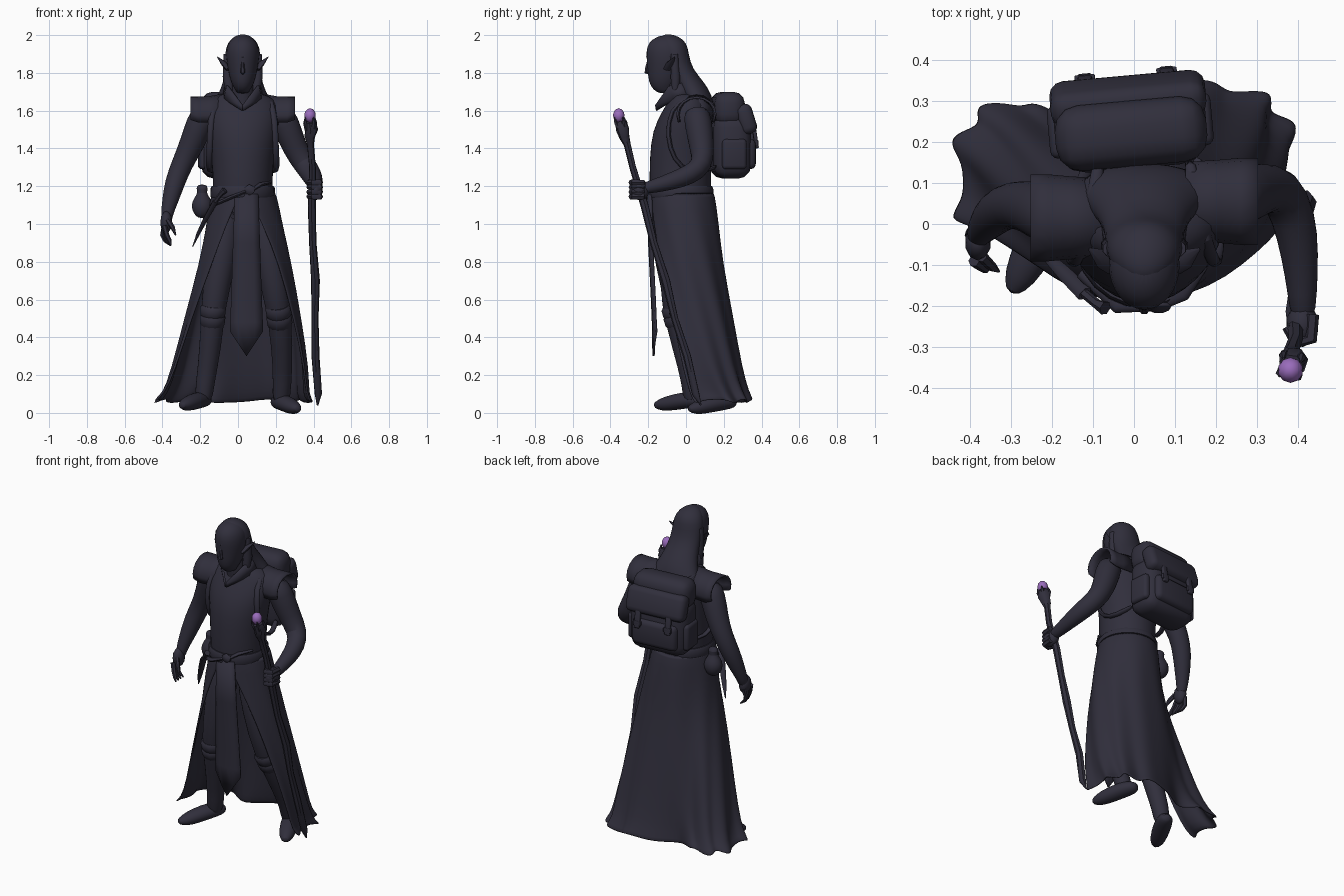
import bpy, bmesh, math
from mathutils import Vector, Matrix

if "Cube" in bpy.data.objects:
    bpy.data.objects.remove(bpy.data.objects["Cube"], do_unlink=True)


def material(name, color):
    mat = bpy.data.materials.new(name)
    mat.use_nodes = True
    mat.diffuse_color = color
    mat.node_tree.nodes["Principled BSDF"].inputs["Base Color"].default_value = color
    return mat


dark = material("dark slate", (.03, .028, .045, 1))
violet = material("violet crystal", (.32, .15, .5, 1))
MID = .025  # the body leans slightly to its left


def finish(name, bm, mat=dark, subdiv=0, thick=0, angle=50):
    bmesh.ops.recalc_face_normals(bm, faces=bm.faces)
    mesh = bpy.data.meshes.new(name)
    bm.to_mesh(mesh)
    bm.free()
    mesh.materials.append(mat)
    obj = bpy.data.objects.new(name, mesh)
    bpy.context.collection.objects.link(obj)
    bpy.ops.object.select_all(action='DESELECT')
    obj.select_set(True)
    bpy.context.view_layer.objects.active = obj
    bpy.ops.object.shade_smooth_by_angle(angle=math.radians(angle))
    if thick:
        solid = obj.modifiers.new("thickness", 'SOLIDIFY')
        solid.thickness, solid.offset = thick, 0
    if subdiv:
        obj.modifiers.new("smooth", 'SUBSURF').levels = subdiv
        obj.modifiers["smooth"].render_levels = subdiv
    return obj


def skin(name, rings, closed=True, **opts):
    """Bridge a list of point rings into one surface."""
    bm = bmesh.new()
    loops = [[bm.verts.new(p) for p in ring] for ring in rings]
    n = len(loops[0])
    for low, high in zip(loops, loops[1:]):
        for i in range(n if closed else n - 1):
            j = (i + 1) % n
            bm.faces.new((low[i], low[j], high[j], high[i]))
    if closed:
        bm.faces.new(loops[0])
        bm.faces.new(loops[-1])
    return finish(name, bm, **opts)


def loft(name, levels, sides=16, cx=MID, **opts):
    """Stack of level ellipses given as (z, centre y, half width, half depth)."""
    turn = [math.tau * i / sides for i in range(sides)]
    return skin(name, [[(cx + rx * math.sin(a), cy - ry * math.cos(a), z) for a in turn]
                       for z, cy, rx, ry in levels], **opts)


def tube(name, points, sides=10, flat=1, **opts):
    """Round limb through (x, y, z, radius) points."""
    pos = [Vector(p[:3]) for p in points]
    last = len(pos) - 1
    tangents = [(pos[min(i + 1, last)] - pos[max(i - 1, 0)]).normalized() for i in range(last + 1)]
    quat = tangents[0].to_track_quat('Z', 'Y')
    rings = []
    for i, p in enumerate(points):
        if i:
            quat = tangents[i - 1].rotation_difference(tangents[i]) @ quat
        rings.append([pos[i] + quat @ Vector((p[3] * math.cos(a), p[3] * flat * math.sin(a), 0))
                      for a in (math.tau * k / sides for k in range(sides))])
    return skin(name, rings, **opts)


def ball(name, loc, size, mat=dark, detail=2, **opts):
    bm = bmesh.new()
    bmesh.ops.create_icosphere(bm, subdivisions=detail, radius=1,
                               matrix=Matrix.Translation(loc) @ Matrix.Diagonal((*size, 1)))
    return finish(name, bm, mat, **opts)


def box(name, loc, size, bevel, tilt=0):
    """Rounded box on the slightly turned backpack."""
    bm = bmesh.new()
    bmesh.ops.create_cube(bm, size=1, matrix=Matrix.Diagonal((*size, 1)))
    bmesh.ops.bevel(bm, geom=bm.edges[:], offset=bevel, segments=3, profile=.5, affect='EDGES')
    bm.transform(Matrix.Translation((-.01, .25, 0)) @ Matrix.Rotation(.09, 4, 'Z')
                 @ Matrix.Translation(loc) @ Matrix.Rotation(tilt, 4, 'X'))
    return finish(name, bm)


# Head, face and long hair
loft("head", [(1.69, -.1, .03, .04), (1.71, -.125, .04, .05), (1.75, -.115, .065, .085),
              (1.82, -.105, .08, .1), (1.88, -.1, .09, .112), (1.94, -.1, .088, .112),
              (1.98, -.1, .062, .08), (2.0, -.1, .02, .03)], subdiv=1)
loft("neck", [(1.62, -.01, .08, .09), (1.7, -.04, .06, .07), (1.78, -.06, .055, .06)])
loft("hair", [(1.56, .1, .16, .05), (1.62, .08, .17, .07), (1.68, .055, .135, .085),
              (1.75, .015, .105, .085), (1.82, -.035, .096, .07), (1.9, -.06, .097, .075),
              (1.96, -.07, .084, .077), (1.995, -.09, .045, .05), (2.004, -.095, .01, .01)], subdiv=1)
tube("nose", [(MID, -.195, 1.88, .006), (MID, -.207, 1.83, .01), (MID, -.21, 1.805, .013),
              (MID, -.185, 1.795, .008)], sides=6)
tube("brow", [(MID + s * .06, -.165 - .035 * (1 - s * s), 1.885, .011 - .008 * abs(s))
              for s in (-1, -.5, 0, .5, 1)], sides=6)
for side, s in (("left", 1), ("right", -1)):
    tube(side + "_ear", [(MID + s * .075, -.1, 1.82, .025), (MID + s * .1, -.085, 1.85, .025),
                         (MID + s * .135, -.06, 1.885, .003)], sides=6, flat=.5)
    tube(side + "_hair_lock", [(MID + s * .082, -.06, 1.9, .02), (MID + s * .08, -.055, 1.78, .028),
                               (MID + s * .065, -.06, 1.66, .02)], sides=8)
    # Collar flap meeting in a V at the chest
    skin(side + "_collar", [[(MID + s * .105, .02, 1.66), (MID + s * .095, -.06, 1.66),
                             (MID, -.155, 1.6)],
                            [(MID + s * .09, .0, 1.75), (MID + s * .08, -.09, 1.73),
                             (MID + s * .004, -.16, 1.63)]], closed=False, thick=.012)

# Tunic body
loft("torso", [(1.08, -.03, .165, .165), (1.2, -.03, .158, .165), (1.35, -.03, .165, .165),
               (1.5, -.02, .19, .16), (1.6, .01, .2, .135), (1.66, .02, .18, .11),
               (1.7, 0, .09, .08)], sides=20, subdiv=1)

# Belt with sash ends and knot
loft("belt", [(1.14, -.03, .168, .172), (1.15, -.03, .172, .176), (1.19, -.03, .17, .174),
              (1.2, -.03, .164, .168)], sides=24)
ball("belt_knot", (.06, -.2, 1.18), (.035, .02, .03), detail=1)
tube("sash_up", [(.06, -.2, 1.17, .012), (.12, -.17, 1.21, .018), (.17, -.1, 1.22, .012)], flat=.6)
tube("sash_down", [(.06, -.2, 1.18, .012), (-.04, -.2, 1.14, .018), (-.13, -.12, 1.1, .014)], flat=.6)

# Long open skirt: sections run round the back, from one front edge to the other
skirt = []
for z, cx, rx, cy, ry, opening, power, ripple in (
        (1.17, .03, .165, -.02, .165, 176, 1, 0), (1.0, .035, .2, -.01, .18, 152, 1, .01),
        (.8, .04, .235, 0, .19, 134, .95, .015), (.5, .025, .3, .04, .205, 120, .85, .02),
        (.22, .01, .355, .08, .21, 112, .75, .03), (.1, -.015, .375, .11, .21, 108, .65, .04),
        (.06, -.025, .41, .13, .21, 106, .6, .045)):
    row = []
    for k in range(61):
        u = math.radians(opening) * (k / 30 - 1)
        wave = 1 + ripple * math.cos(k * math.pi / 4.3)
        x = cx + rx * wave * math.copysign(abs(math.sin(u)) ** power, u)
        y = cy + ry * wave * math.copysign(abs(math.cos(u)) ** power, math.cos(u))
        valley = 2 * ripple * math.exp(-((x + .14) / .1) ** 2)  # deep fold behind the right leg
        row.append((x, y - valley + x * ripple, z + ripple * .2 * math.sin(k * .6)))
    skirt.append(row)
skin("skirt", skirt, closed=False, thick=.012, subdiv=1)

# Hanging front panel with a pointed end
skin("front_panel", [[(.045 + t * w, y + .015 * t * t, z + drop * abs(t)) for t in (-1, -.5, 0, .5, 1)]
                     for w, y, z, drop in ((.06, -.2, 1.16, 0), (.07, -.195, .9, 0),
                                           (.08, -.18, .6, 0), (.085, -.175, .48, 0),
                                           (.085, -.172, .3, .13))], closed=False, thick=.012)

# Legs, boots and feet
legs = {"right": [(-.05, -.04, 1.1, .1), (-.09, -.06, .8, .085), (-.13, -.07, .58, .067),
                  (-.145, -.015, .35, .06), (-.175, .03, .15, .05), (-.185, .03, .05, .05)],
        "left": [(.11, -.04, 1.1, .1), (.17, -.05, .8, .085), (.21, -.04, .58, .067),
                 (.235, .07, .35, .06), (.235, .17, .15, .05), (.225, .19, .04, .05)]}
feet = {"right": [(-.165, .09, .06), (-.3, -.17, .04)], "left": [(.2, .255, .05), (.32, .01, .02)]}
for side, path in legs.items():
    tube(side + "_leg", path, sides=12, subdiv=1)
    knee, shin = Vector(path[2]), Vector(path[3])
    for k, part in ((.05, "knee_band"), (.25, "boot_cuff")):
        tube(side + "_" + part, [knee.lerp(shin, k + d)[:3] + (r,) for d, r in
                                 ((0, .058), (.06, .07), (.2, .068), (.28, .058))], sides=12)
    heel, toe = (Vector(p) for p in feet[side])
    tube(side + "_foot", [(*(heel.lerp(toe, t) + Vector((0, 0, lift))), r) for t, r, lift in
                          ((-.04, .02, 0), (.05, .045, .01), (.3, .054, .015), (.6, .052, .008),
                           (.85, .042, 0), (1, .015, 0))], sides=12, flat=.85, subdiv=1)

# Arms with flared sleeve caps
tube("right_arm", [(-.16, .01, 1.61, .07), (-.2, .02, 1.54, .078), (-.245, .04, 1.42, .068),
                   (-.295, .05, 1.32, .058), (-.335, .03, 1.22, .056), (-.36, .0, 1.12, .044),
                   (-.375, -.02, 1.06, .034), (-.38, -.035, 1.0, .028)], sides=12, subdiv=1)
tube("left_arm", [(.21, .05, 1.61, .07), (.25, .065, 1.54, .078), (.3, .085, 1.4, .068),
                  (.355, .09, 1.31, .06), (.39, .02, 1.26, .057), (.405, -.08, 1.225, .047),
                  (.41, -.17, 1.2, .037), (.412, -.24, 1.185, .03)], sides=12, subdiv=1)
for side, s, y in (("left", 1, .055), ("right", -1, .015)):
    skin(side + "_sleeve_cap", [[(MID + s * x, y + depth * math.sin(a), z + rise * math.cos(a))
                                 for a in (math.pi * t / 8 for t in range(-5, 6))]
                                for x, z, depth, rise in ((.1, 1.585, .09, .1), (.18, 1.575, .095, .095),
                                                          (.235, 1.575, .1, .095), (.277, 1.585, .1, .085))],
         closed=False, thick=.012)

# Open right hand
ball("right_palm", (-.38, -.045, 1.01), (.032, .044, .06))
for i in range(4):
    y = -.015 - i * .025
    tube("right_finger", [(-.39, y, .99, .014), (-.4 + i * .008, y - .01, .94, .013),
                          (-.385 + i * .008, y - .02, .91, .011), (-.355, y - .02, .885, .004)], sides=6)
tube("right_thumb", [(-.37, -.08, 1.02, .014), (-.345, -.105, .98, .012), (-.33, -.115, .94, .004)], sides=6)

# Left fist gripping the staff
ball("left_palm", (.41, -.245, 1.18), (.04, .055, .055))
for i in range(4):
    z = 1.22 - i * .025
    tube("left_finger", [(.435, -.22, z, .016), (.43, -.28, z, .017), (.395, -.29, z, .016),
                         (.372, -.25, z, .012)], sides=6)


# Crooked staff with a clawed crystal on top
def on_staff(z):
    return Vector((.422 - .026 * z, .085 - .28 * z, z))


knots = [(.04, .004), (.1, .02), (.3, .022), (.5, .019), (.7, .024), (.9, .02),
         (1.1, .022), (1.3, .018), (1.42, .019), (1.46, .028), (1.5, .036), (1.54, .03)]
tube("staff", [(*(on_staff(z) + Vector((.006 * math.sin(i * 2), .005 * math.cos(i * 3), 0))), r)
               for i, (z, r) in enumerate(knots)], sides=7)
for i in range(4):
    out = Vector((math.cos(i * 1.57 + .6), math.sin(i * 1.57 + .6), 0))
    tube("staff_claw", [(*(on_staff(z) + out * d), r) for z, d, r in
                        ((1.5, .02, .014), (1.535, .033, .01), (1.565, .031, .003))], sides=5)
ball("staff_crystal", on_staff(1.575), (.031, .031, .038), violet, detail=2)

# Backpack: body, top roll, flap, pockets and buckles
box("pack_body", (0, -.015, 1.41), (.37, .2, .34), .07)
box("pack_top", (0, -.03, 1.61), (.37, .16, .18), .06)
box("pack_flap", (0, .055, 1.555), (.38, .09, .16), .035, tilt=.3)
box("pack_pocket", (0, .075, 1.37), (.29, .07, .16), .03)
for x in (-.1, .1):
    box("pack_buckle_strap", (x, .108, 1.46), (.035, .02, .12), .006, tilt=.15)
    box("pack_buckle", (x, .115, 1.43), (.05, .016, .03), .004)
    box("pack_side_pocket", (x * 1.75, -.01, 1.37), (.05, .13, .16), .02)
for side, s in (("left", 1), ("right", -1)):
    tube(side + "_shoulder_strap", [(MID + s * x, y, z, .018) for x, y, z in (
        (.11, .16, 1.62), (.12, .08, 1.675), (.15, -.05, 1.655), (.172, -.1, 1.54),
        (.175, -.09, 1.4), (.182, -.03, 1.29), (.165, .08, 1.27), (.12, .17, 1.31))],
         sides=8, flat=.7, subdiv=1)

# Belt pouch and dagger
loft("pouch", [(1.03, 0, .015, .015), (1.05, 0, .045, .042), (1.1, 0, .062, .056), (1.14, 0, .042, .038),
               (1.165, 0, .022, .02), (1.19, 0, .034, .03), (1.21, 0, .02, .015)], cx=-.19, subdiv=1)
tube("dagger_sheath", [(-.12, -.17, 1.12, .02), (-.17, -.12, 1.03, .018), (-.21, -.08, .95, .013),
                       (-.24, -.05, .88, .003)], sides=6, flat=.6)
tube("dagger_grip", [(-.12, -.17, 1.12, .012), (-.09, -.195, 1.16, .012), (-.07, -.205, 1.18, .018)], sides=6)
